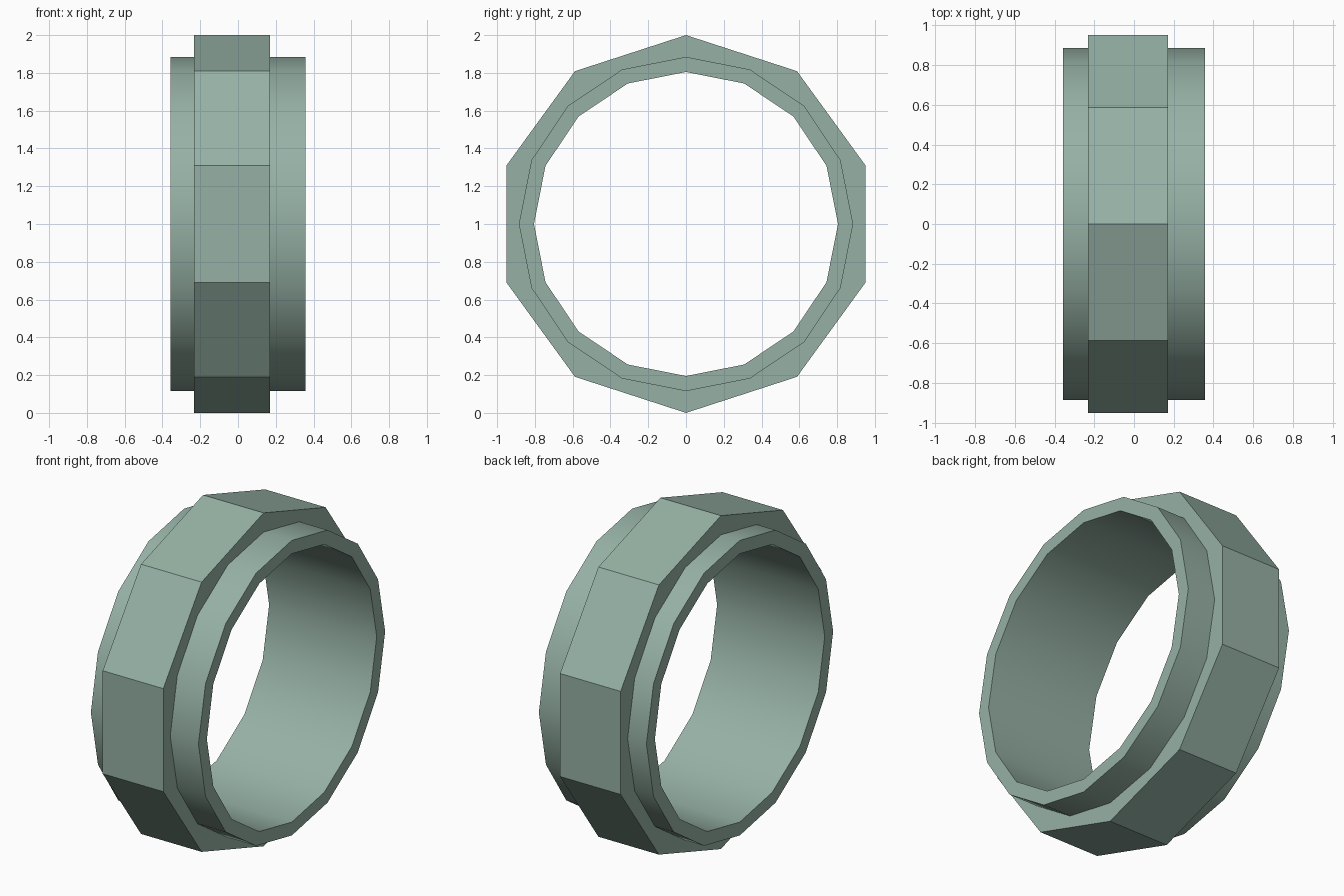
import bpy, bmesh, math

cube = bpy.data.objects.get("Cube")
if cube:
    bpy.data.objects.remove(cube)

# Sage green for the whole ring
sage = bpy.data.materials.new("sage_green")
sage.use_nodes = True
color = (0.305, 0.44, 0.375, 1)
sage.diffuse_color = color
sage.node_tree.nodes["Principled BSDF"].inputs["Base Color"].default_value = color


def ring(name, sides, outer, inner, x0, x1, smooth):
    """Polygonal tube along x, with a corner at the top."""
    bm = bmesh.new()
    profile = [(x0, outer), (x1, outer), (x1, inner), (x0, inner)]
    loops = []
    for i in range(sides):
        a = 2 * math.pi * i / sides
        loops.append([bm.verts.new((x, r * math.sin(a), 1 + r * math.cos(a)))
                      for x, r in profile])
    for i in range(sides):
        p, q = loops[i], loops[(i + 1) % sides]
        for k in range(4):
            n = (k + 1) % 4
            bm.faces.new((p[k], p[n], q[n], q[k]))
    bmesh.ops.recalc_face_normals(bm, faces=bm.faces)
    mesh = bpy.data.meshes.new(name)
    bm.to_mesh(mesh)
    bm.free()
    mesh.materials.append(sage)
    obj = bpy.data.objects.new(name, mesh)
    bpy.context.collection.objects.link(obj)
    if smooth:
        bpy.ops.object.select_all(action="DESELECT")
        obj.select_set(True)
        bpy.context.view_layer.objects.active = obj
        bpy.ops.object.shade_smooth_by_angle(angle=math.radians(30))
    return obj


# Smooth inner band, and the faceted collar seated in its wall
ring("inner_band", 16, 0.885, 0.805, -0.357, 0.357, True)
ring("outer_collar", 10, 1.0, 0.85, -0.232, 0.17, False)
